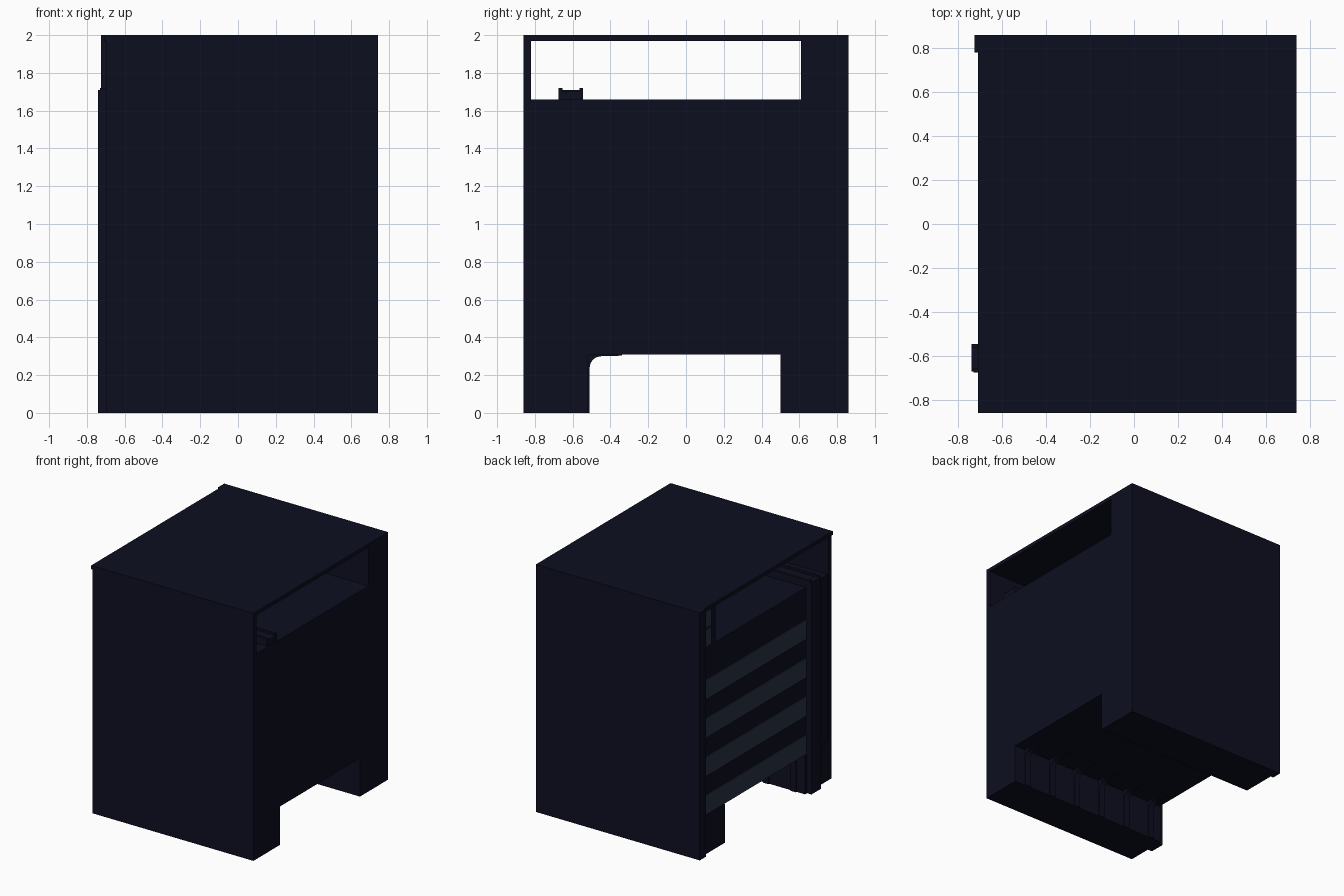
import bpy, math

if "Cube" in bpy.data.objects:
    bpy.data.objects.remove(bpy.data.objects["Cube"])


def material(name, rgb):
    m = bpy.data.materials.new(name)
    m.diffuse_color = (*rgb, 1)
    m.use_nodes = True
    m.node_tree.nodes["Principled BSDF"].inputs["Base Color"].default_value = m.diffuse_color
    return m


NAVY = material("dark navy", (0.0042, 0.0046, 0.0145))
BLUE = material("slate blue", (0.023, 0.032, 0.06))


def box(name, x, y, z, mat=NAVY):
    """Box from (min, max) ranges on each axis."""
    verts = [(a, b, c) for a in x for b in y for c in z]
    faces = [(0, 1, 3, 2), (4, 6, 7, 5), (0, 4, 5, 1),
             (2, 3, 7, 6), (0, 2, 6, 4), (1, 5, 7, 3)]
    me = bpy.data.meshes.new(name)
    me.from_pydata(verts, [], faces)
    me.materials.append(mat)
    ob = bpy.data.objects.new(name, me)
    bpy.context.collection.objects.link(ob)
    return ob


# Outer shell
box("top_panel", (-0.71, 0.74), (-0.86, 0.78), (1.97, 2.0))
box("front_wall", (-0.70, 0.74), (-0.86, -0.82), (0, 1.97))
box("back_wall", (-0.725, 0.74), (0.78, 0.86), (0, 2.0))

# Solid middle body between the floor gap and the upper opening
box("middle_body", (-0.69, 0.74), (-0.82, 0.78), (0.31, 1.66))

# Base plinths either side of the gap, and the upper back cabinet
box("front_plinth", (-0.70, 0.74), (-0.82, -0.52), (0, 0.31))
box("back_plinth", (-0.70, 0.74), (0.50, 0.78), (0, 0.31))
box("upper_back_cabinet", (-0.69, 0.74), (0.61, 0.78), (1.66, 1.97))

# Blue bands on the open side
for i in range(4):
    z = 0.315 + i * 0.31
    box(f"side_band_{i + 1}", (-0.697, -0.69), (-0.545, 0.78), (z, z + 0.155), BLUE)

# Blue plates on the upper cabinet
for i, z in enumerate((1.67, 1.82)):
    box(f"cabinet_plate_{i + 1}", (-0.697, -0.69), (0.67, 0.775), (z, z + 0.135), BLUE)

# Post on the open side and the rail that runs over the body from it
box("side_post", (-0.74, -0.69), (-0.67, -0.545), (0, 1.71))
box("top_rail", (-0.73, 0.73), (-0.67, -0.555), (1.66, 1.705))
for i, y in enumerate((-0.675, -0.565)):
    box(f"rail_lip_{i + 1}", (-0.73, 0.73), (y, y + 0.02), (1.66, 1.72))


def rib(name, x):
    """Bent strip down the plinth and under the body."""
    outer = [(-0.525, 0.0), (-0.51, 0.0), (-0.51, 0.24)]
    for k in range(1, 5):
        a = math.radians(90 * k / 4)
        outer.append((-0.45 - 0.06 * math.cos(a), 0.24 + 0.06 * math.sin(a)))
    outer += [(-0.34, 0.303), (-0.34, 0.315), (-0.525, 0.315)]
    n = len(outer)
    verts = [(x + s, y, z) for s in (-0.025, 0.025) for y, z in outer]
    faces = [tuple(range(n))[::-1], tuple(range(n, 2 * n))]
    faces += [(i, (i + 1) % n, n + (i + 1) % n, n + i) for i in range(n)]
    me = bpy.data.meshes.new(name)
    me.from_pydata(verts, [], faces)
    me.materials.append(NAVY)
    bpy.context.collection.objects.link(bpy.data.objects.new(name, me))


# Row of ribs inside the floor gap
for i in range(6):
    rib(f"gap_rib_{i + 1}", -0.60 + i * 0.244)
